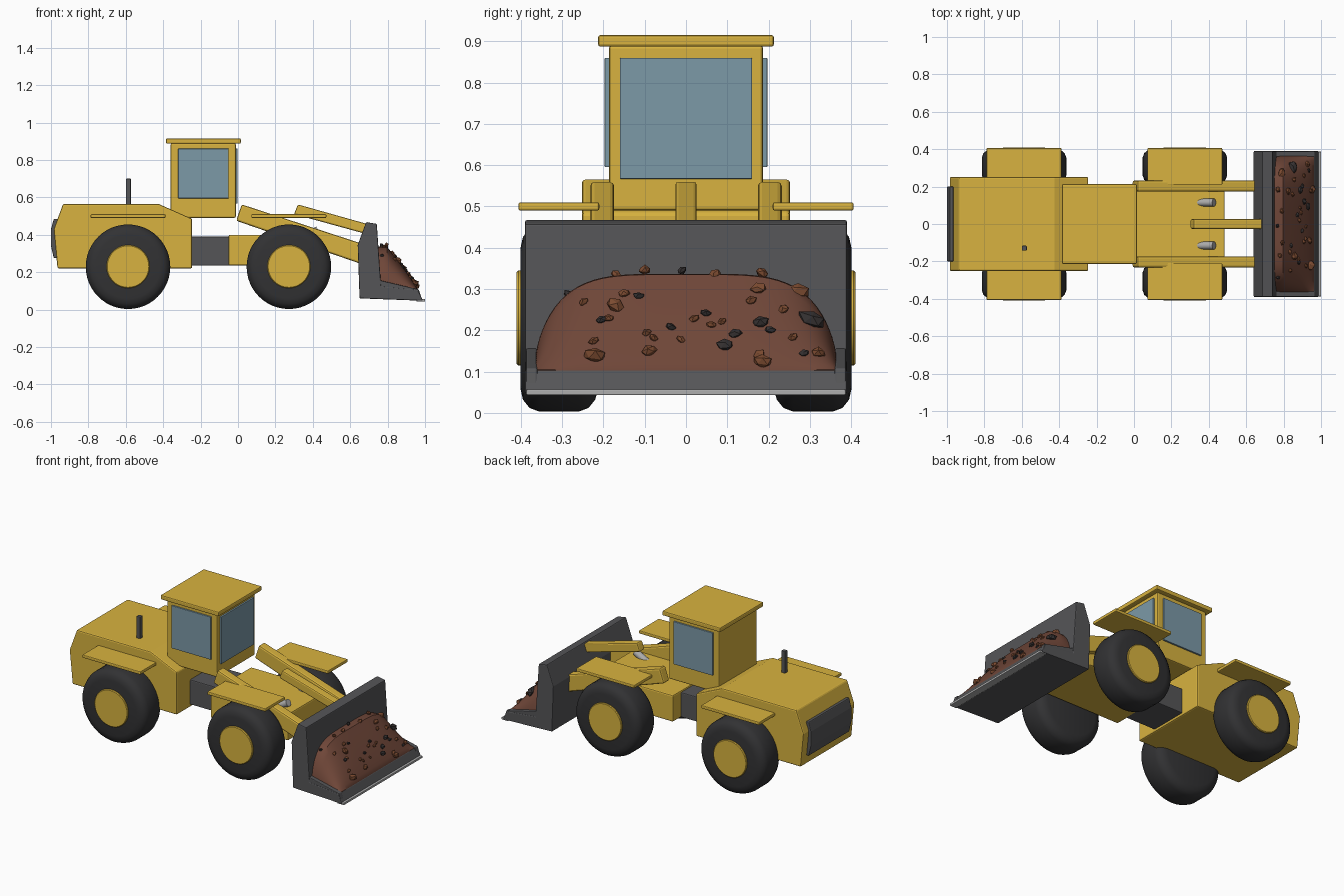
import bpy, bmesh, math, random
from mathutils import Vector, Matrix

if "Cube" in bpy.data.objects:
    bpy.data.objects.remove(bpy.data.objects["Cube"])

random.seed(7)


def material(name, r, g, b):
    m = bpy.data.materials.new(name)
    m.diffuse_color = (r, g, b, 1)
    m.use_nodes = True
    m.node_tree.nodes["Principled BSDF"].inputs["Base Color"].default_value = m.diffuse_color
    return m


YELLOW = material("yellow_paint", 0.69, 0.45, 0.05)
RUBBER = material("rubber", 0.032, 0.032, 0.034)
STEEL = material("dark_steel", 0.09, 0.09, 0.095)
CHROME = material("bright_steel", 0.42, 0.42, 0.42)
GLASS = material("glass", 0.2, 0.32, 0.39)
SOIL = material("soil", 0.16, 0.062, 0.04)
STONE = material("brown_stone", 0.2, 0.07, 0.03)
COAL = material("dark_stone", 0.035, 0.03, 0.03)


def finish(bm, name, mat, smooth=False):
    bmesh.ops.recalc_face_normals(bm, faces=bm.faces[:])
    me = bpy.data.meshes.new(name)
    bm.to_mesh(me)
    bm.free()
    me.materials.append(mat)
    ob = bpy.data.objects.new(name, me)
    bpy.context.collection.objects.link(ob)
    if smooth:
        bpy.ops.object.select_all(action='DESELECT')
        ob.select_set(True)
        bpy.context.view_layer.objects.active = ob
        bpy.ops.object.shade_smooth_by_angle(angle=math.radians(35))
    return ob


def prism(name, profile, y0, y1, mat, bevel=0.006):
    """Side profile of (x, z) points extruded from y0 to y1."""
    bm = bmesh.new()
    face = bm.faces.new([bm.verts.new((x, y0, z)) for x, z in profile])
    ext = bmesh.ops.extrude_face_region(bm, geom=[face])
    verts = [v for v in ext["geom"] if isinstance(v, bmesh.types.BMVert)]
    bmesh.ops.translate(bm, verts=verts, vec=(0, y1 - y0, 0))
    ob = finish(bm, name, mat)
    if bevel:
        mod = ob.modifiers.new("edge_bevel", 'BEVEL')
        mod.width = bevel
        mod.segments = 2
    return ob


def box(name, x0, x1, y0, y1, z0, z1, mat, bevel=0.006):
    return prism(name, [(x0, z0), (x1, z0), (x1, z1), (x0, z1)], y0, y1, mat, bevel)


def lathe(name, profile, x, z, mat):
    """Closed (radius, y) profile spun about a y-parallel axis through x, z."""
    bm = bmesh.new()
    vs = [bm.verts.new((r, y, 0)) for r, y in profile]
    edges = [bm.edges.new(p) for p in zip(vs, vs[1:])]
    bmesh.ops.spin(bm, geom=vs + edges, cent=(0, 0, 0), axis=(0, 1, 0),
                   angle=math.tau, steps=48, use_duplicate=False)
    bmesh.ops.remove_doubles(bm, verts=bm.verts[:], dist=1e-5)
    bmesh.ops.translate(bm, verts=bm.verts[:], vec=(x, 0, z))
    return finish(bm, name, mat, True)


# Rear engine body, grille and exhaust
prism("engine_body", [(-0.965, 0.22), (-0.245, 0.22), (-0.245, 0.485), (-0.425, 0.565),
                      (-0.935, 0.565), (-0.985, 0.43)], -0.252, 0.252, YELLOW, 0.008)
prism("rear_grille", [(-0.985, 0.275), (-0.965, 0.275), (-0.965, 0.485), (-0.985, 0.485),
                      (-1.0, 0.43), (-1.0, 0.34)], -0.2, 0.2, STEEL, 0.005)
box("exhaust_pipe", -0.6, -0.573, -0.143, -0.116, 0.55, 0.70, STEEL, 0.004)

# Articulation joint and front frame
box("joint", -0.26, -0.04, -0.12, 0.12, 0.235, 0.39, STEEL)
box("front_frame", -0.05, 0.485, -0.2, 0.2, 0.235, 0.40, YELLOW, 0.008)

# Cab with roof and windows
box("cab", -0.36, -0.012, -0.187, 0.187, 0.49, 0.89, YELLOW, 0.008)
box("cab_roof", -0.385, 0.015, -0.213, 0.213, 0.887, 0.915, YELLOW, 0.006)
box("front_window", -0.02, -0.002, -0.16, 0.16, 0.567, 0.86, GLASS, 0.002)

# Wheels, fenders, side windows, lift arms and cylinders on both sides
TYRE = [(0, 0.212), (0.17, 0.212), (0.197, 0.22), (0.217, 0.236), (0.226, 0.26),
        (0.226, 0.355), (0.217, 0.379), (0.197, 0.395), (0.17, 0.401), (0, 0.401)]
HUB = [(0, 0.39), (0.115, 0.39), (0.115, 0.406), (0.111, 0.41), (0, 0.41)]
for side, s in (("right", -1), ("left", 1)):
    for end, cx in (("rear", -0.588), ("front", 0.272)):
        lathe(f"{end}_{side}_tyre", [(r, s * y) for r, y in TYRE], cx, 0.229, RUBBER)
        lathe(f"{end}_{side}_hub", [(r, s * y) for r, y in HUB], cx, 0.23, YELLOW)
        box(f"{end}_{side}_fender", cx - 0.2, cx + 0.2, s * 0.21, s * 0.406,
            0.49, 0.51, YELLOW, 0.005)
    box(f"{side}_window", -0.32, -0.05, s * 0.18, s * 0.197, 0.595, 0.86, GLASS, 0.002)
    prism(f"{side}_lift_arm", [(-0.01, 0.475), (0.67, 0.24), (0.67, 0.35), (0.02, 0.562)],
          s * 0.174, s * 0.232, YELLOW, 0.01)
    a, b = Vector((0.15, s * 0.115, 0.275)), Vector((0.428, s * 0.115, 0.425))
    bm = bmesh.new()
    turn = (b - a).to_track_quat('Z', 'Y').to_matrix().to_4x4()
    bmesh.ops.create_cone(bm, cap_ends=True, segments=24, radius1=0.021, radius2=0.021,
                          depth=(b - a).length,
                          matrix=Matrix.Translation((a + b) / 2) @ turn)
    finish(bm, f"{side}_lift_cylinder", CHROME, True)

# Central tilt link
prism("tilt_link", [(0.30, 0.51), (0.70, 0.40), (0.70, 0.455), (0.32, 0.562)],
      -0.026, 0.026, YELLOW, 0.008)

# Bucket: back and floor, low side plates, cutting edge
prism("bucket", [(0.685, 0.468), (0.64, 0.345), (0.65, 0.06), (0.99, 0.047), (0.962, 0.105),
                 (0.765, 0.125), (0.742, 0.458)], -0.39, 0.39, STEEL, 0.005)
for side, s in (("right", -1), ("left", 1)):
    prism(f"bucket_{side}_plate", [(0.70, 0.062), (0.985, 0.05), (0.966, 0.108), (0.752, 0.158),
                                   (0.70, 0.2)], s * 0.36, s * 0.388, STEEL, 0.004)
box("cutting_edge", 0.955, 1.0, -0.387, 0.387, 0.043, 0.057, CHROME, 0.003)


# Soil heap: front slope swept across the bucket, falling off at both ends
def heap_height(y):
    t = min(abs(y) / 0.367, 1)
    return 0.11 + 0.225 * (1 - t ** 4.5) ** 0.6


def heap_x(y, z):
    f = max(0, min(1, (z - 0.105) / max(heap_height(y) - 0.105, 0.01)))
    return 0.962 - 0.165 * f ** 1.15


bm = bmesh.new()
rows = []
for i in range(49):
    y = 0.367 * math.sin((i / 48 - 0.5) * math.pi)
    top = heap_height(y)
    pts = [(0.73, 0.10)] + [(0.962, 0.10)]
    for k in range(11):
        z = 0.105 + (top - 0.105) * k / 10
        pts.append((heap_x(y, z), z))
    pts += [(0.775, top + 0.002), (0.735, top)]
    rows.append([bm.verts.new((x, y, z)) for x, z in pts])
n = len(rows[0])
for r0, r1 in zip(rows, rows[1:]):
    for k in range(n):
        bm.faces.new((r0[k], r0[(k + 1) % n], r1[(k + 1) % n], r1[k]))
bm.faces.new(rows[0])
bm.faces.new(rows[-1])
finish(bm, "soil_heap", SOIL, True)


# Stones: the larger ones placed, the smaller ones scattered
def stone(name, y, z, r, mat):
    bm = bmesh.new()
    bmesh.ops.create_icosphere(bm, subdivisions=1, radius=r)
    for v in bm.verts:
        v.co *= random.uniform(0.8, 1.15)
    bmesh.ops.scale(bm, verts=bm.verts[:], vec=(0.75, 1.0, 0.7))
    bmesh.ops.rotate(bm, verts=bm.verts[:], cent=(0, 0, 0),
                     matrix=Matrix.Rotation(random.uniform(-0.6, 0.6), 3, 'X'))
    z = min(z, heap_height(y) + 0.012)
    x = heap_x(y, z) + r * 0.1
    if z > heap_height(y) - 0.01:
        x = random.uniform(0.765, 0.795)
    bmesh.ops.translate(bm, verts=bm.verts[:], vec=(x, y, z))
    finish(bm, name, mat)


BIG = [(0.27, 0.295, 0.033, 0), (0.305, 0.225, 0.036, 1), (0.18, 0.22, 0.023, 1),
       (-0.22, 0.14, 0.03, 0), (0.185, 0.125, 0.024, 0), (-0.17, 0.26, 0.025, 0),
       (-0.09, 0.15, 0.022, 0), (0.095, 0.165, 0.022, 1), (0.175, 0.30, 0.021, 0),
       (0.185, 0.34, 0.019, 0), (0.32, 0.145, 0.02, 0), (-0.17, 0.335, 0.016, 0),
       (0.07, 0.335, 0.018, 0), (-0.1, 0.35, 0.016, 0), (-0.01, 0.345, 0.013, 1)]
for i, (y, z, r, dark) in enumerate(BIG):
    stone(f"large_stone_{i + 1}", y, z, r, COAL if dark else STONE)
for i in range(22):
    y = -0.3 + 0.6 * (i + random.random()) / 22
    stone(f"small_stone_{i + 1}", y, random.uniform(0.14, 0.3),
          random.uniform(0.013, 0.018), COAL if i % 3 == 0 else STONE)
